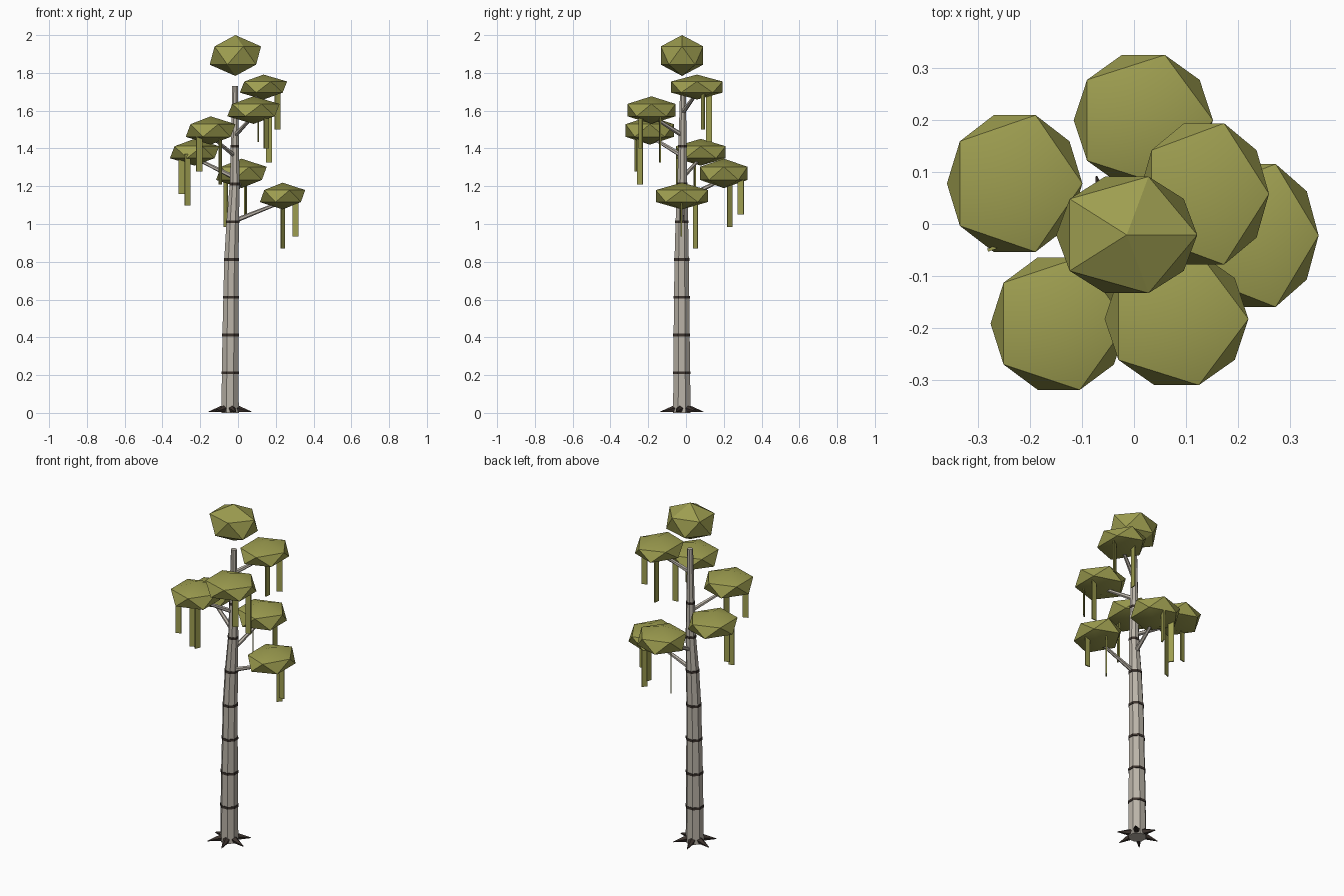
import bpy, bmesh, math
from mathutils import Vector

old = bpy.data.objects.get("Cube")
if old:
    bpy.data.objects.remove(old, do_unlink=True)


def material(name, rgb):
    m = bpy.data.materials.new(name)
    m.use_nodes = True
    m.diffuse_color = (*rgb, 1)
    m.node_tree.nodes["Principled BSDF"].inputs["Base Color"].default_value = (*rgb, 1)
    return m


BARK = material("pale bark", (0.49, 0.45, 0.39))
DARK = material("dark bark", (0.045, 0.033, 0.027))
LEAF = material("olive leaf", (0.34, 0.34, 0.08))


def finish(name, bm, mat):
    bmesh.ops.recalc_face_normals(bm, faces=bm.faces)
    mesh = bpy.data.meshes.new(name)
    bm.to_mesh(mesh)
    bm.free()
    mesh.materials.append(mat)
    ob = bpy.data.objects.new(name, mesh)
    bpy.context.collection.objects.link(ob)
    return ob


def taper(name, start, end, r0, r1, sides, mat):
    """Tapered rod between two points."""
    start, end = Vector(start), Vector(end)
    axis = end - start
    bm = bmesh.new()
    bmesh.ops.create_cone(bm, cap_ends=True, segments=sides, radius1=r0, radius2=r1,
                          depth=axis.length)
    ob = finish(name, bm, mat)
    ob.rotation_mode = 'QUATERNION'
    ob.rotation_quaternion = axis.to_track_quat('Z', 'Y')
    ob.location = (start + end) / 2
    return ob


# Trunk profile: height, centre x, centre y, radius
PROFILE = [(0, -0.042, -0.022, 0.05), (0.41, -0.04, -0.023, 0.046),
           (0.81, -0.035, -0.023, 0.041), (1.01, -0.028, -0.022, 0.036),
           (1.22, -0.017, -0.02, 0.028), (1.73, -0.016, -0.016, 0.016)]
SIDES = 8


def trunk_at(z):
    for a, b in zip(PROFILE, PROFILE[1:]):
        if z <= b[0]:
            t = (z - a[0]) / (b[0] - a[0])
            return [p + (q - p) * t for p, q in zip(a[1:], b[1:])]


# Trunk lofted through the profile
bm = bmesh.new()
loops = []
for z, cx, cy, r in PROFILE:
    angles = [math.tau * (i + 0.5) / SIDES for i in range(SIDES)]
    loops.append([bm.verts.new((cx + r * math.cos(a), cy + r * math.sin(a), z)) for a in angles])
for low, high in zip(loops, loops[1:]):
    for i in range(SIDES):
        j = (i + 1) % SIDES
        bm.faces.new((low[i], low[j], high[j], high[i]))
bm.faces.new(loops[0])
bm.faces.new(loops[-1])
finish("trunk", bm, BARK)

# Dark bark rings
for i in range(7):
    z = 0.212 + 0.2 * i
    cx, cy, r = trunk_at(z)
    ring = taper(f"bark_ring_{i + 1}", (cx, cy, z - 0.007), (cx, cy, z + 0.007),
                 r * 1.07, r * 1.07, SIDES, DARK)
    ring.rotation_quaternion = (math.cos(math.pi / 16), 0, 0, math.sin(math.pi / 16))

# Spiky roots
cx, cy, r = trunk_at(0)
for i in range(6):
    a = math.radians(45 + 60 * i)
    d = Vector((math.cos(a), math.sin(a), 0))
    base = Vector((cx, cy, 0))
    taper(f"root_{i + 1}", base + d * 0.035 + Vector((0, 0, 0.021)),
          base + d * 0.118 + Vector((0, 0, 0.005)), 0.021, 0.002, 5, DARK)


def foliage(name, centre, scale):
    bm = bmesh.new()
    bmesh.ops.create_icosphere(bm, subdivisions=1, radius=1)
    bmesh.ops.scale(bm, vec=scale, verts=bm.verts)
    ob = finish(name, bm, LEAF)
    ob.location = centre
    bpy.ops.object.select_all(action='DESELECT')
    ob.select_set(True)
    bpy.context.view_layer.objects.active = ob
    bpy.ops.object.shade_smooth_by_angle(angle=math.radians(30))


# Leaf clumps: centre, radii, then hanging strands (x, y, bottom, turn in degrees)
CLUMPS = [
    ((0.236, -0.022, 1.148), (0.134, 0.162, 0.071),
     [(0.237, 0.05, 0.87, 50), (0.305, -0.025, 0.935, 0)]),
    ((0.018, 0.2, 1.268), (0.15, 0.148, 0.078),
     [(0.04, 0.29, 1.05, 75), (-0.065, 0.232, 0.985, 125)]),
    ((-0.23, 0.078, 1.38), (0.146, 0.155, 0.071),
     [(-0.3, 0.046, 1.16, 10), (-0.267, -0.045, 1.098, 20)]),
    ((-0.145, -0.192, 1.495), (0.147, 0.15, 0.075),
     [(-0.205, -0.265, 1.278, 20), (-0.095, -0.243, 1.21, 65)]),
    ((0.082, -0.183, 1.603), (0.155, 0.15, 0.073),
     [(0.165, -0.138, 1.325, 5), (0.15, -0.24, 1.4, 40)]),
    ((0.135, 0.058, 1.725), (0.14, 0.16, 0.066),
     [(0.21, 0.09, 1.5, 25), (0.108, 0.122, 1.435, 85)]),
]
for n, (centre, scale, strands) in enumerate(CLUMPS, 1):
    foliage(f"leaf_clump_{n}", centre, scale)
    # Branch from the trunk into the clump
    z = centre[2] - 0.135
    bx, by, r = trunk_at(z)
    taper(f"branch_{n}", (bx, by, z), (centre[0], centre[1], centre[2] - 0.03),
          0.013, 0.008, 6, BARK)
    # Thin strands hanging from the clump
    for k, (x, y, bottom, turn) in enumerate(strands, 1):
        top = centre[2] - 0.01
        bm = bmesh.new()
        bmesh.ops.create_cube(bm, size=1)
        bmesh.ops.scale(bm, vec=(0.032, 0.006, top - bottom), verts=bm.verts)
        ob = finish(f"strand_{n}_{k}", bm, LEAF)
        ob.location = (x, y, (top + bottom) / 2)
        ob.rotation_euler.z = math.radians(turn)

# Crown clump floating over the trunk tip
foliage("crown", (-0.014, -0.021, 1.892), (0.152, 0.132, 0.108))
